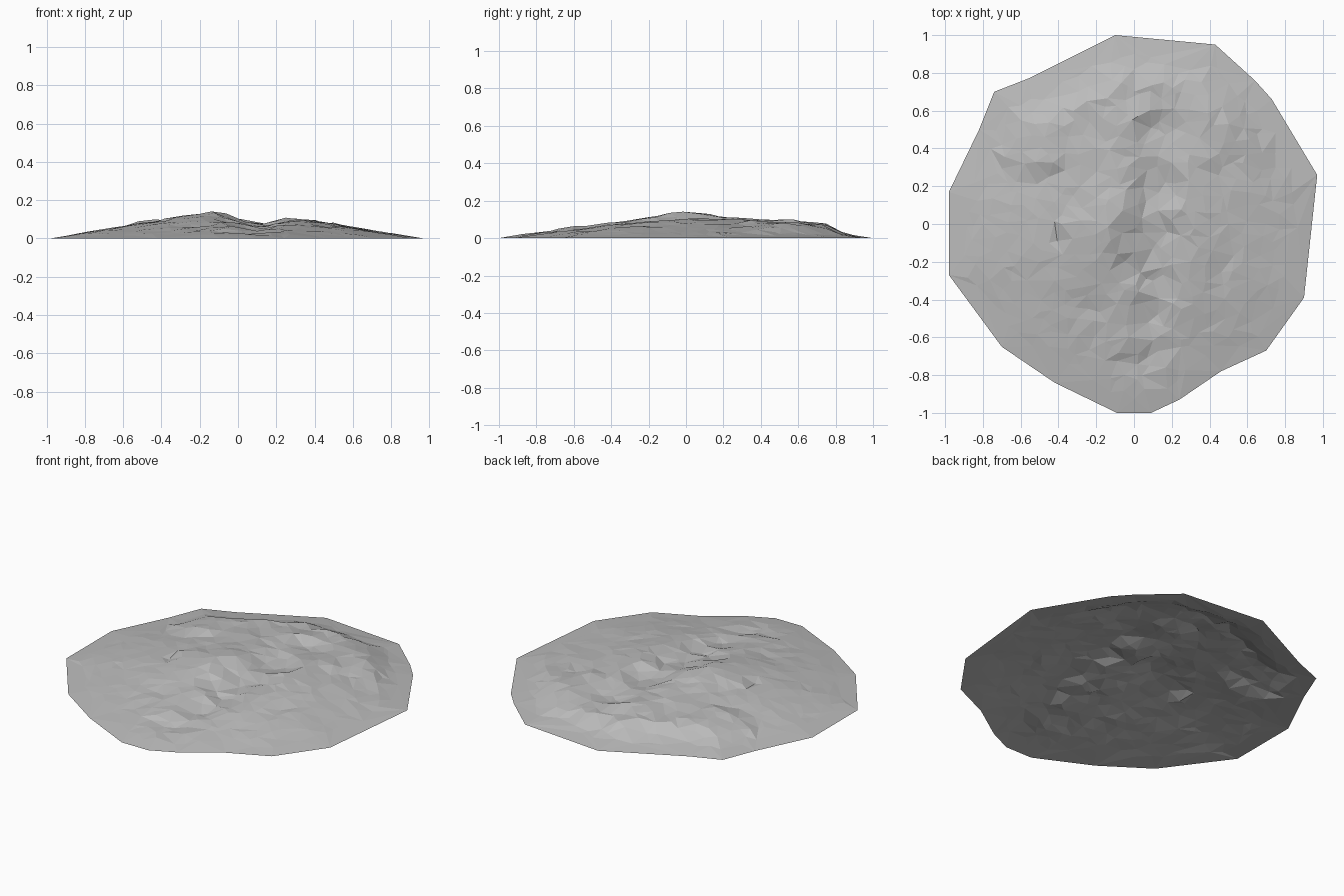
import bpy
import bmesh
import random
from mathutils import Vector, geometry

random.seed(4)

default_cube = bpy.data.objects.get("Cube")
if default_cube:
    bpy.data.objects.remove(default_cube, do_unlink=True)

# Ground outline, counter-clockwise, in hundredths of a unit
OUTLINE = [(-10, 100), (-56, 77), (-74, 70), (-82, 50), (-98, 17), (-98, -27),
           (-70, -65), (-42, -84), (-9, -100), (9, -100), (24, -93), (46, -78),
           (70, -67), (90, -39), (97, 26), (73, 66), (64, 76), (43, 95)]

# Landmarks as x, y, height: x and y in hundredths, height in thousandths
MAIN_RIDGE = [(-17, -10, 155), (-25, -2, 150), (-28, -20, 115), (-15, 10, 135),
              (-12, 25, 110), (-5, 40, 95), (2, 57, 100), (0, 70, 75),
              (0, -15, 85), (-5, -35, 85), (-3, -60, 70), (-5, -80, 30)]
VALLEY = [(13, 50, 60), (13, 20, 60), (12, -10, 60), (10, -30, 50),
          (10, -50, 35), (8, -75, 20)]
EAST_HILL = [(28, 5, 105), (30, -20, 92), (25, -45, 70), (25, -65, 45),
             (33, 30, 100), (40, 55, 85), (50, 0, 85), (55, 30, 65),
             (50, -30, 60), (70, 0, 48), (65, -40, 40), (75, 30, 35),
             (50, -60, 30), (25, 70, 70)]
WEST_HILL = [(-36, 10, 90), (-45, 25, 102), (-40, 50, 85), (-45, -10, 80),
             (-42, -30, 80), (-48, -50, 70), (-45, -65, 50), (-30, -50, 55),
             (-65, 10, 68), (-65, -25, 52), (-65, 40, 62), (-25, 65, 82),
             (-25, -70, 40), (-80, 0, 36)]

border = [Vector((x, y)) / 100 for x, y in OUTLINE]
border_edges = list(zip(border, border[1:] + border[:1]))
landmarks = [(Vector((x, y)) / 100, z / 1000)
             for x, y, z in MAIN_RIDGE + VALLEY + EAST_HILL + WEST_HILL]


def is_inside(point):
    centre = Vector((0, 0))
    return any(geometry.intersect_point_tri_2d(point, centre, a, b)
               for a, b in border_edges)


def border_distance(point):
    nearest = []
    for a, b in border_edges:
        along = (point - a).dot(b - a) / (b - a).length_squared
        foot = a.lerp(b, min(max(along, 0), 1))
        nearest.append((point - foot).length)
    return min(nearest)


def ground_height(point):
    """Blend the landmarks, limited by a ramp rising from the border."""
    weights = [((point - spot).length + 0.02) ** -4 for spot, _ in landmarks]
    total = sum(w * z for w, (_, z) in zip(weights, landmarks))
    blended = total / sum(weights)
    distance = border_distance(point)
    ramp = 0.17 * distance
    if point.y > 0.3:  # steeper bank along the back
        ramp += 0.4 * max(0, distance - 0.15)
    roughness = random.uniform(-1, 1) * 0.005
    return max(0.002, min(blended + roughness, ramp + roughness / 2))


# Irregular scatter of terrain points
points = [spot.copy() for spot, _ in landmarks]
STEP = 0.075
COUNT = 14
for row in range(-COUNT, COUNT + 1):
    for column in range(-COUNT, COUNT + 1):
        jitter = Vector((random.uniform(-1, 1), random.uniform(-1, 1)))
        point = (Vector((column, row)) + jitter * 0.45) * STEP
        if not is_inside(point) or border_distance(point) < 0.07:
            continue
        if min((point - other).length for other in points) > STEP * 0.4:
            points.append(point)

# Triangulated surface, open underneath
flat_points = border + points
result = geometry.delaunay_2d_cdt(
    flat_points, [], [list(range(len(border)))], 1, 0.00001)
flat_verts, triangles, origins = result[0], result[2], result[3]

bm = bmesh.new()
verts = []
for spot, sources in zip(flat_verts, origins):
    on_border = any(index < len(border) for index in sources)
    height = 0 if on_border else ground_height(Vector(spot))
    verts.append(bm.verts.new((spot[0], spot[1], height)))
for triangle in triangles:
    face = bm.faces.new([verts[index] for index in triangle])
    face.normal_update()
    if face.normal.z < 0:
        face.normal_flip()

mesh = bpy.data.meshes.new("rocky_mound")
bm.to_mesh(mesh)
bm.free()
mound = bpy.data.objects.new("rocky_mound", mesh)
bpy.context.collection.objects.link(mound)

# Stone colour
stone = bpy.data.materials.new("stone_grey")
stone.use_nodes = True
colour = (0.5, 0.5, 0.5, 1)
stone.diffuse_color = colour
for node in stone.node_tree.nodes:
    if node.type == "BSDF_PRINCIPLED":
        node.inputs["Base Color"].default_value = colour
mesh.materials.append(stone)
